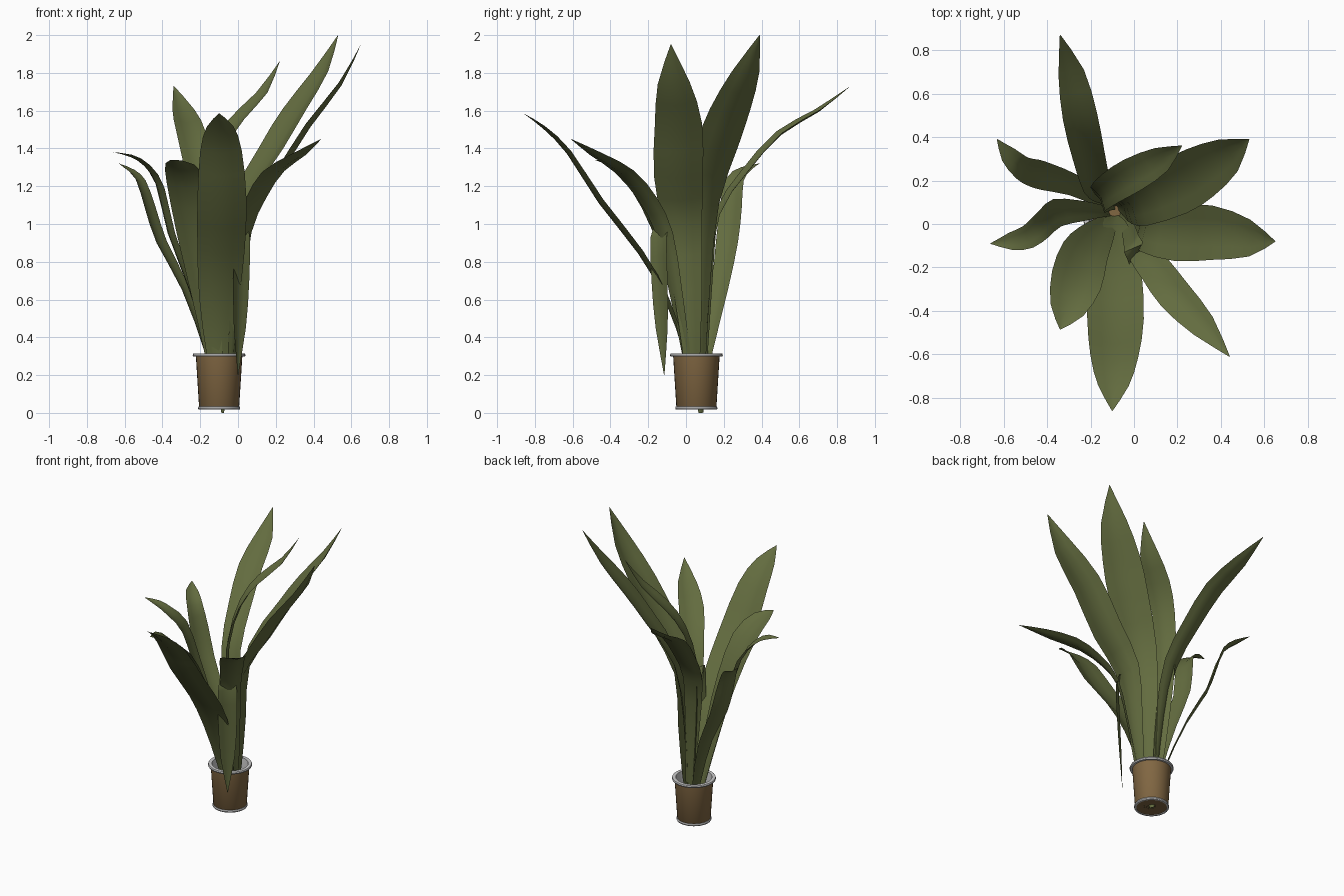
import bpy, bmesh, math
from mathutils import Vector

CX, CY = -0.10, 0.055


def material(name, rgb):
    m = bpy.data.materials.new(name)
    m.diffuse_color = (*rgb, 1)
    return m


green = material("leaf_green", (0.125, 0.15, 0.05))
brown = material("pot_brown", (0.22, 0.135, 0.055))


def finish(bm, name, mat=None, angle=40):
    me = bpy.data.meshes.new(name)
    bm.to_mesh(me)
    bm.free()
    ob = bpy.data.objects.new(name, me)
    bpy.context.collection.objects.link(ob)
    if mat:
        me.materials.append(mat)
    bpy.ops.object.select_all(action='DESELECT')
    ob.select_set(True)
    bpy.context.view_layer.objects.active = ob
    bpy.ops.object.shade_smooth_by_angle(angle=math.radians(angle))
    return ob


def lathe(name, profile, mat=None, n=32, closed=False):
    bm = bmesh.new()
    rings = [[bm.verts.new((CX + r * math.cos(2 * math.pi * i / n),
                            CY + r * math.sin(2 * math.pi * i / n), z))
              for i in range(n)] for r, z in profile]
    pairs = list(zip(rings, rings[1:]))
    if closed:
        pairs.append((rings[-1], rings[0]))
    else:
        bm.faces.new(rings[0][::-1])
        bm.faces.new(rings[-1])
    for a, b in pairs:
        for i in range(n):
            j = (i + 1) % n
            bm.faces.new((a[i], a[j], b[j], b[i]))
    return finish(bm, name, mat)


def spline(p, i, t):
    a, b, c, d = p[max(i - 1, 0)], p[i], p[i + 1], p[min(i + 2, len(p) - 1)]
    return 0.5 * (2 * b + (c - a) * t + (2 * a - 5 * b + 4 * c - d) * t * t
                  + (3 * b - a - 3 * c + d) * t ** 3)


def leaf(name, path, widths, side, fold=0.12, steps=2):
    pts = [Vector(p) for p in path]
    line, wid = [], []
    for i in range(len(pts) - 1):
        for k in range(steps):
            line.append(spline(pts, i, k / steps))
            wid.append(max(spline(widths, i, k / steps), 0.004))
    line.append(pts[-1])
    wid.append(0.003)
    s0 = Vector((*side, 0)).normalized()
    lean = pts[4] - pts[2]
    if s0.cross(lean).z < 0:
        s0 = -s0
    bm = bmesh.new()
    rows = []
    for i, (p, w) in enumerate(zip(line, wid)):
        t = (line[min(i + 1, len(line) - 1)] - line[max(i - 1, 0)]).normalized()
        s = (s0 - t * s0.dot(t)).normalized()
        n = s.cross(t)
        rows.append([bm.verts.new(p + s * w * u + n * w * fold * (2 * abs(u) - 0.5))
                     for u in (-0.5, -0.25, 0, 0.25, 0.5)])
    for a, b in zip(rows, rows[1:]):
        for i in range(4):
            bm.faces.new((a[i], a[i + 1], b[i + 1], b[i]))
    return finish(bm, name, green, 60)


# Pot: hollow brown body, grey rim, foot ring and liner
lathe("pot_body", [(0.1, 0.022), (0.106, 0.03), (0.123, 0.3), (0.115, 0.3), (0.098, 0.04)], brown)
lathe("pot_rim", [(0.115, 0.298), (0.137, 0.298), (0.14, 0.306), (0.137, 0.314), (0.115, 0.314)], closed=True)
lathe("pot_foot_ring", [(0.098, 0.018), (0.109, 0.018), (0.112, 0.025), (0.109, 0.034), (0.098, 0.034)], closed=True)
lathe("pot_liner", [(0.115, 0.312), (0.112, 0.28), (0.095, 0.045)][::-1] + [(0.116, 0.312), (0.113, 0.28), (0.096, 0.042)], closed=True)

wide = [.03, .09, .15, .21, .26, .25, .17, 0]
slim = [.03, .06, .10, .13, .15, .16, .12, 0]

# Tall leaves leaning right
leaf("leaf_tall_back_right",
     [(-.08, .08, 0), (-.06, .07, .3), (-.04, .07, .7), (.02, .09, 1.1),
      (.19, .17, 1.4), (.31, .24, 1.6), (.44, .32, 1.8), (.53, .39, 2.0)], wide, (.5, -.85))
leaf("leaf_tall_right",
     [(-.07, .05, .02), (-.02, .03, .3), (.01, .01, .65), (.04, -.02, 1.0),
      (.2, -.04, 1.25), (.37, -.04, 1.52), (.54, -.065, 1.74), (.65, -.08, 1.95)], wide, (0, 1))
leaf("leaf_inner_right",
     [(-.09, .08, .02), (-.12, .09, .3), (-.15, .1, .7), (-.16, .12, 1.1),
      (-.1, .17, 1.38), (0, .23, 1.55), (.13, .3, 1.69), (.22, .36, 1.86)], slim, (.5, -.85))
# Front leaves
leaf("leaf_front",
     [(-.09, .04, .02), (-.1, 0, .3), (-.1, -.1, .6), (-.09, -.24, .85),
      (-.085, -.45, 1.12), (-.09, -.62, 1.38), (-.095, -.75, 1.51), (-.1, -.86, 1.585)],
     [.03, .13, .21, .25, .26, .22, .14, 0], (1, 0))
leaf("leaf_front_left",
     [(-.1, .03, .02), (-.13, 0, .3), (-.18, -.06, .65), (-.23, -.14, .95),
      (-.27, -.27, 1.2), (-.31, -.4, 1.31), (-.34, -.485, 1.34)],
     [.03, .1, .17, .22, .24, .16, 0], (.9, -.4))
leaf("leaf_front_right",
     [(-.06, .03, .02), (-.03, 0, .3), (0, -.06, .65), (.03, -.12, .95),
      (.1, -.21, 1.13), (.19, -.33, 1.27), (.32, -.47, 1.36), (.44, -.61, 1.45)], slim, (.7, .7))
# Left leaves
leaf("leaf_left",
     [(-.11, .05, .02), (-.15, .06, .3), (-.25, .06, .65), (-.36, .05, .95),
      (-.42, 0, 1.2), (-.49, -.06, 1.31), (-.57, -.08, 1.36), (-.66, -.09, 1.38)],
     [.03, .06, .1, .13, .13, .11, .08, 0], (-.3, .95))
leaf("leaf_back_left",
     [(-.11, .07, .02), (-.16, .11, .3), (-.28, .18, .65), (-.41, .22, .9),
      (-.47, .24, 1.08), (-.52, .26, 1.23), (-.58, .32, 1.29), (-.63, .39, 1.32)],
     [.03, .06, .1, .13, .13, .11, .08, 0], (.45, .9))
# Back leaf
leaf("leaf_back",
     [(-.1, .08, .02), (-.1, .1, .3), (-.13, .12, .7), (-.17, .17, 1.05),
      (-.21, .32, 1.28), (-.25, .5, 1.48), (-.29, .7, 1.6), (-.34, .87, 1.73)],
     slim, (.97, .25))
# Folded leaf hanging down in front
leaf("leaf_drooping",
     [(-.06, .03, .02), (-.03, 0, .3), (-.02, -.04, .65), (-.01, -.08, .93), (0, -.11, 1.0),
      (.015, -.14, .93), (.012, -.135, .7), (.006, -.125, .45), (0, -.115, .2)],
     [.03, .06, .08, .09, .1, .12, .12, .09, 0], (.7, .7))
